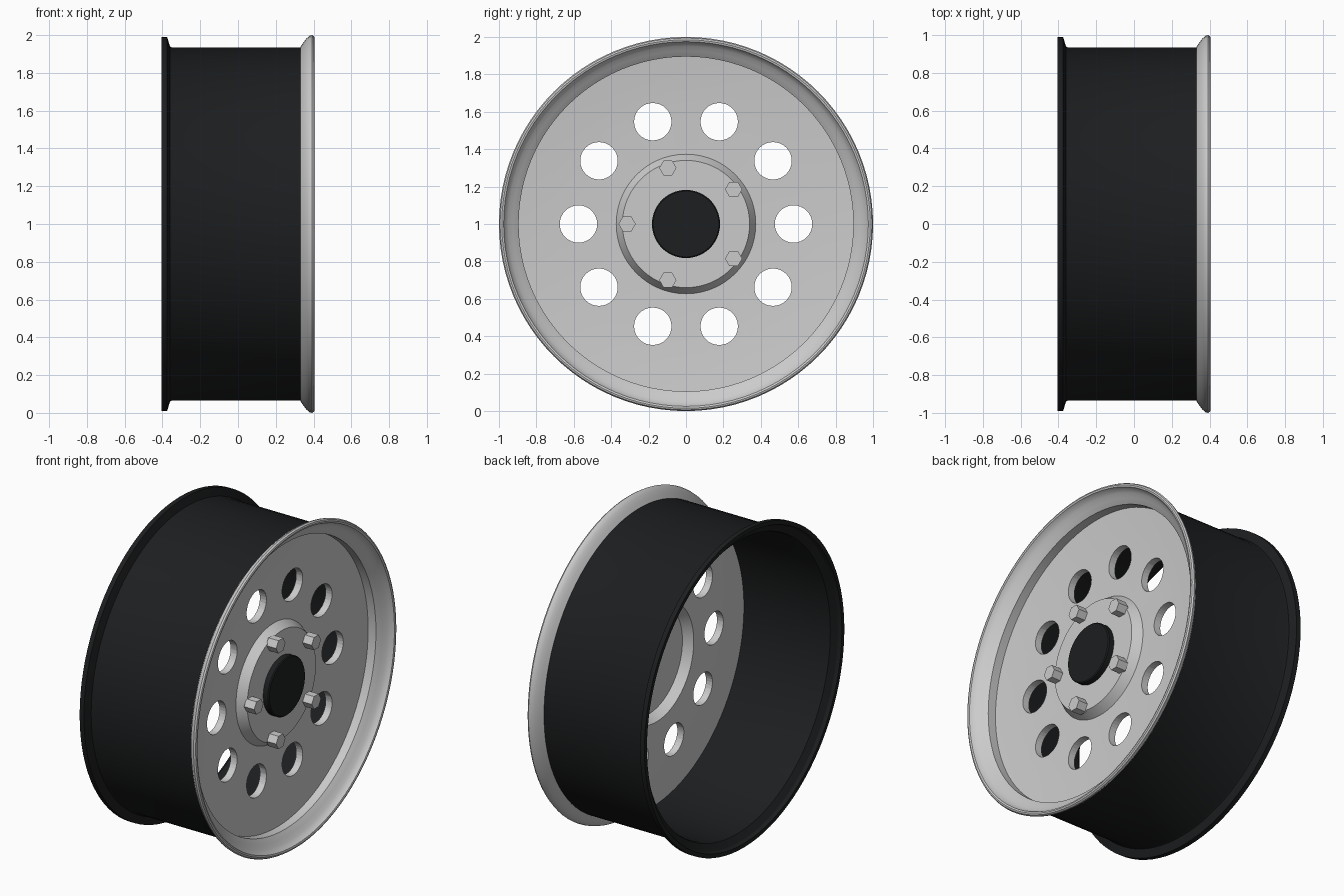
import bpy, bmesh
from math import pi, cos, sin, radians
from mathutils import Matrix, Vector

if "Cube" in bpy.data.objects:
    bpy.data.objects.remove(bpy.data.objects["Cube"])

CENTRE = Vector((0, 0, 1))
SEGS = 96

black = bpy.data.materials.new("black")
black.diffuse_color = (0.012, 0.013, 0.014, 1)
black.use_nodes = True
black.node_tree.nodes["Principled BSDF"].inputs["Base Color"].default_value = black.diffuse_color


def finish(bm, name, mat=None, smooth=True):
    bmesh.ops.remove_doubles(bm, verts=bm.verts, dist=1e-5)
    bmesh.ops.recalc_face_normals(bm, faces=bm.faces)
    me = bpy.data.meshes.new(name)
    bm.to_mesh(me)
    bm.free()
    ob = bpy.data.objects.new(name, me)
    bpy.context.collection.objects.link(ob)
    if mat:
        me.materials.append(mat)
    if smooth:
        shade(ob)
    return ob


def shade(ob):
    bpy.ops.object.select_all(action='DESELECT')
    ob.select_set(True)
    bpy.context.view_layer.objects.active = ob
    bpy.ops.object.shade_smooth_by_angle(angle=radians(28))


def lathe(name, profile, mat=None, closed=True):
    """Revolve (x, radius) points around the wheel axle."""
    bm = bmesh.new()
    vs = [bm.verts.new(CENTRE + Vector((x, 0, r))) for x, r in profile]
    n = len(vs)
    es = [bm.edges.new((vs[i], vs[(i + 1) % n])) for i in range(n if closed else n - 1)]
    bmesh.ops.spin(bm, geom=vs + es, cent=CENTRE, axis=(1, 0, 0), angle=2 * pi,
                   steps=SEGS, use_merge=False, use_duplicate=False)
    return finish(bm, name, mat)


def prisms(name, count, ring, start, radius, sides, x0, x1, smooth=False):
    """Ring of prisms parallel to the axle."""
    bm = bmesh.new()
    for i in range(count):
        a = start + 2 * pi * i / count
        pos = CENTRE + Vector(((x0 + x1) / 2, ring * cos(a), ring * sin(a)))
        bmesh.ops.create_cone(bm, cap_ends=True, segments=sides, radius1=radius,
                              radius2=radius, depth=x1 - x0,
                              matrix=Matrix.Translation(pos) @ Matrix.Rotation(pi / 2, 4, 'Y'))
    return finish(bm, name, None, smooth)


# Black barrel with the rear flange
lathe("barrel", [(-0.405, 0.99), (-0.375, 0.99), (-0.36, 0.94), (-0.35, 0.935),
                 (0.335, 0.935), (0.335, 0.91), (-0.345, 0.91), (-0.36, 0.915),
                 (-0.385, 0.955), (-0.405, 0.965)], black)

# Silver rolled front lip
lathe("front_lip", [(0.33, 0.937), (0.345, 0.96), (0.362, 0.982), (0.38, 0.997), (0.392, 1.0),
                    (0.402, 0.994), (0.405, 0.985), (0.402, 0.975), (0.385, 0.967),
                    (0.368, 0.95), (0.352, 0.925), (0.34, 0.908), (0.33, 0.895),
                    (0.255, 0.895), (0.255, 0.909), (0.33, 0.909)])

# Dished face with raised hub
disc = lathe("wheel_face", [(0.302, 0), (0.302, 0.34), (0.247, 0.373), (0.252, 0.575),
                            (0.262, 0.75), (0.277, 0.905), (0.235, 0.909), (0.218, 0.75),
                            (0.207, 0.575), (0.202, 0.365), (0.257, 0.332), (0.257, 0)],
             closed=False)

# Ten round vents
cutter = prisms("vent_cutter", 10, 0.575, 0, 0.1, 32, 0.1, 0.4)
mod = disc.modifiers.new("vents", 'BOOLEAN')
mod.object = cutter
mod.operation = 'DIFFERENCE'
mod.solver = 'EXACT'
bpy.context.view_layer.objects.active = disc
bpy.ops.object.modifier_apply(modifier=mod.name)
bpy.data.objects.remove(cutter)
shade(disc)

# Black centre cap
lathe("centre_cap", [(0.295, 0), (0.295, 0.182), (0.335, 0.182), (0.341, 0.176), (0.341, 0)],
      black, closed=False)

# Five hexagonal bolts
prisms("wheel_bolts", 5, 0.315, pi / 5, 0.046, 6, 0.295, 0.365).data.transform(Matrix())
